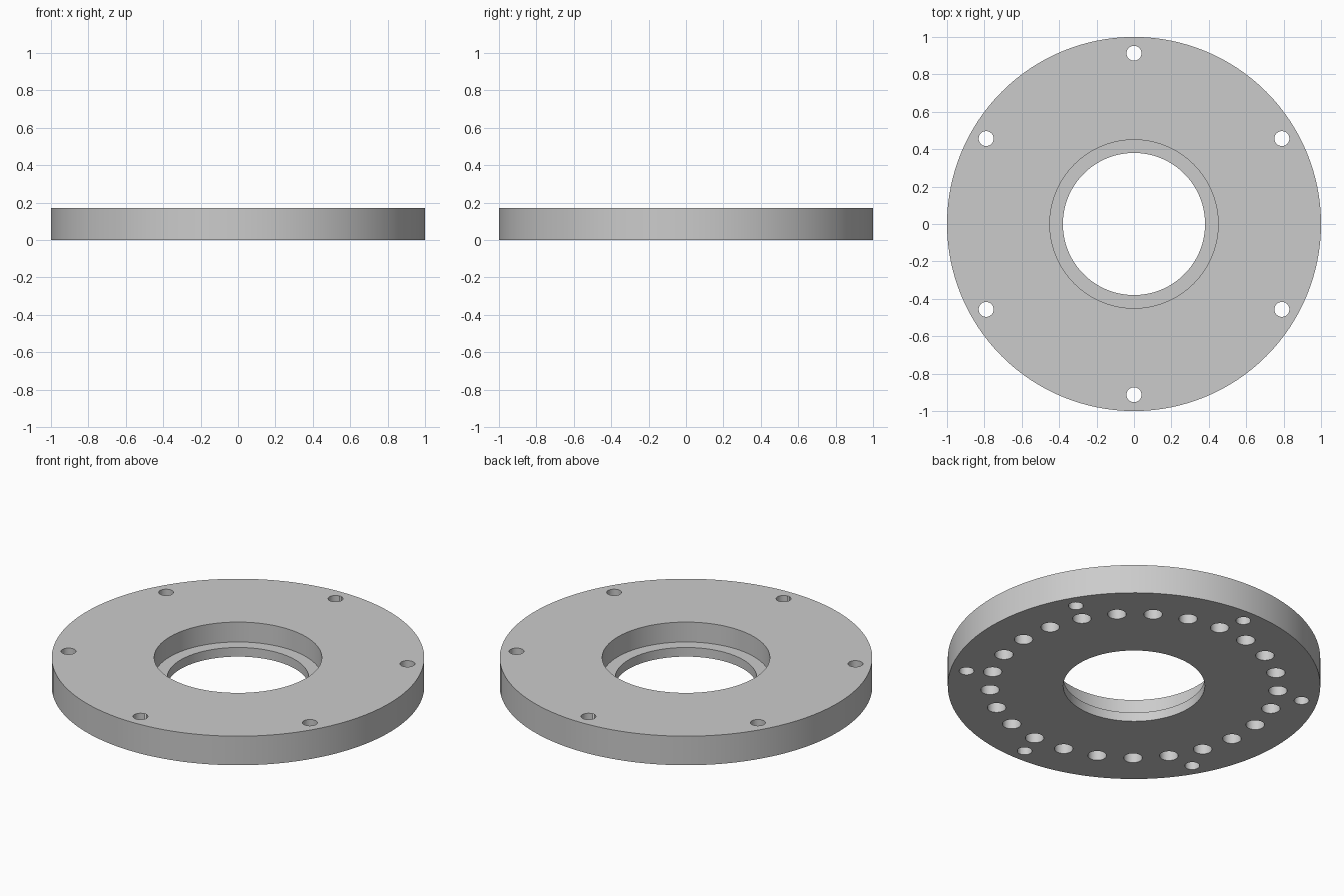
import bpy, bmesh
from math import cos, sin, tau, radians

if "Cube" in bpy.data.objects:
    bpy.data.objects.remove(bpy.data.objects["Cube"], do_unlink=True)

THICK = 0.172      # disc thickness
SHELF = 0.054      # height of the step inside the bore
POCKET = 0.1       # depth of the blind holes underneath

grey = bpy.data.materials.new("plain grey")
grey.use_nodes = True
grey.diffuse_color = (0.6, 0.6, 0.6, 1)
grey.node_tree.nodes["Principled BSDF"].inputs["Base Color"].default_value = (0.6, 0.6, 0.6, 1)


def make_object(name, bm):
    bmesh.ops.recalc_face_normals(bm, faces=bm.faces)
    mesh = bpy.data.meshes.new(name)
    bm.to_mesh(mesh)
    bm.free()
    mesh.materials.append(grey)
    obj = bpy.data.objects.new(name, mesh)
    bpy.context.collection.objects.link(obj)
    return obj


def lathe(name, profile, segments):
    """Revolve a closed (radius, height) profile around z."""
    bm = bmesh.new()
    rings = [[bm.verts.new((r * cos(tau * i / segments), r * sin(tau * i / segments), z))
              for i in range(segments)] for r, z in profile]
    for a, b in zip(rings, rings[1:] + rings[:1]):
        for i in range(segments):
            j = (i + 1) % segments
            bm.faces.new((a[i], a[j], b[j], b[i]))
    return make_object(name, bm)


def hole_cutters(name, count, start, circle, radius, bottom, top):
    """A circle of separate cylinders in one cutter object."""
    bm = bmesh.new()
    for k in range(count):
        angle = start + tau * k / count
        verts = bmesh.ops.create_cone(bm, cap_ends=True, segments=32, radius1=radius,
                                      radius2=radius, depth=top - bottom)["verts"]
        bmesh.ops.translate(bm, verts=verts, vec=(circle * cos(angle), circle * sin(angle),
                                                  (top + bottom) / 2))
    cutter = make_object(name, bm)
    cutter.hide_render = True
    return cutter


# Disc with a stepped centre bore
disc = lathe("flange_disc", [(1, 0), (1, THICK), (0.45, THICK), (0.45, SHELF),
                             (0.38, SHELF), (0.38, 0)], 128)

# Six through bolt holes near the rim, and a ring of blind pockets underneath
cutters = [
    hole_cutters("bolt_hole_cutter", 6, radians(30), 0.913, 0.04, -0.1, THICK + 0.1),
    hole_cutters("pocket_cutter", 25, 0, 0.774, 0.05, -0.1, POCKET),
]

bpy.ops.object.select_all(action="DESELECT")
bpy.context.view_layer.objects.active = disc
disc.select_set(True)
for cutter in cutters:
    mod = disc.modifiers.new(cutter.name, "BOOLEAN")
    mod.operation = "DIFFERENCE"
    mod.solver = "EXACT"
    mod.object = cutter
    bpy.ops.object.modifier_apply(modifier=mod.name)
    bpy.data.objects.remove(cutter, do_unlink=True)

# Smooth round walls, crisp rims
bpy.ops.object.shade_smooth_by_angle(angle=radians(30))
